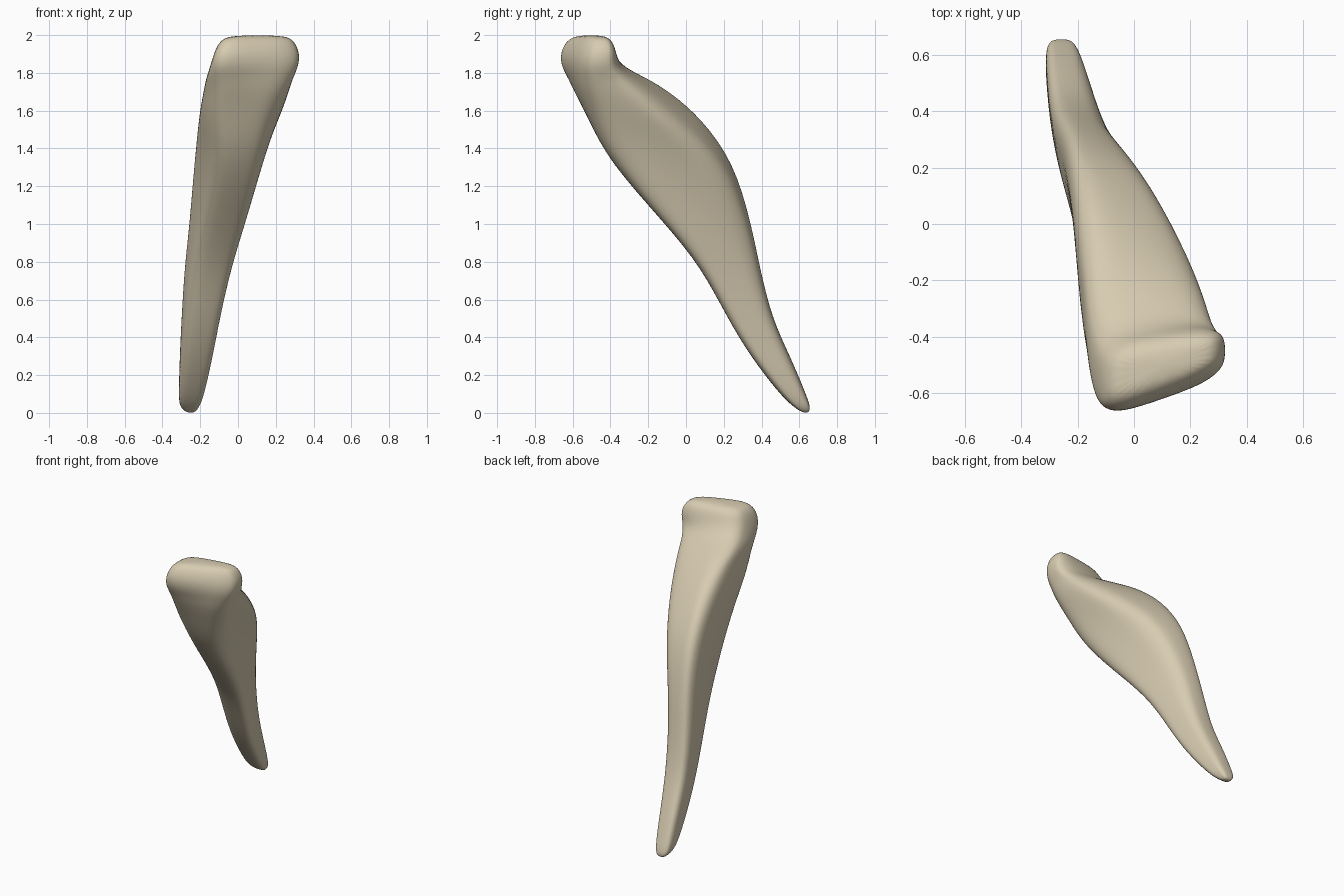
import bpy, bmesh, math

cube = bpy.data.objects.get("Cube")
if cube:
    bpy.data.objects.remove(cube)

bone = bpy.data.materials.new("bone_tan")
bone.use_nodes = True
colour = (0.68, 0.60, 0.44, 1)
bone.diffuse_color = colour
bone.node_tree.nodes["Principled BSDF"].inputs["Base Color"].default_value = colour

# Height, then the front right-hand, front left-hand, back left-hand
# and back right-hand corners of each rounded section
SECTIONS = [
    (0.00, (-.27, .62), (-.23, .62), (-.23, .65), (-.27, .65)),
    (0.03, (-.31, .57), (-.20, .57), (-.21, .66), (-.31, .66)),
    (0.10, (-.315, .49), (-.17, .50), (-.19, .63), (-.315, .64)),
    (0.30, (-.30, .34), (-.12, .34), (-.16, .54), (-.315, .56)),
    (0.50, (-.28, .22), (-.08, .22), (-.13, .45), (-.31, .46)),
    (0.77, (-.25, .08), (-.01, .08), (-.10, .38), (-.30, .40)),
    (1.00, (-.20, -.10), (.07, -.12), (-.05, .33), (-.28, .36)),
    (1.33, (-.13, -.42), (.16, -.40), (.08, .20), (-.27, .29)),
    (1.56, (-.18, -.53), (.21, -.51), (.23, -.08), (-.23, .15)),
    (1.70, (-.16, -.62), (.27, -.55), (.27, -.22), (-.20, -.03)),
    (1.77, (-.16, -.66), (.30, -.55), (.28, -.30), (-.18, -.16)),
    (1.83, (-.15, -.70), (.32, -.55), (.32, -.36), (-.15, -.31)),
    (1.90, (-.13, -.71), (.33, -.54), (.33, -.35), (-.13, -.40)),
    (1.97, (-.10, -.67), (.30, -.52), (.30, -.37), (-.10, -.43)),
    (2.00, (-.04, -.60), (.25, -.50), (.25, -.42), (-.04, -.48)),
]
SIDES = 24


def rounded(angle):
    """Point on a rounded unit square."""
    c, s = math.cos(angle), math.sin(angle)
    return [math.copysign(abs(v) ** 0.6, v) for v in (c, s)]


def ring(bm, z, fl, fr, br, bl):
    """Rounded loop fitted inside four corners."""
    verts = []
    for i in range(SIDES):
        u, v = [(1 + p) / 2 for p in rounded(math.tau * i / SIDES)]
        x, y = [(1 - v) * ((1 - u) * fl[k] + u * fr[k])
                + v * ((1 - u) * bl[k] + u * br[k]) for k in (0, 1)]
        verts.append(bm.verts.new((x, y, z)))
    return verts


# Loft the sections into one closed bone
bm = bmesh.new()
rings = [ring(bm, *section) for section in SECTIONS]
for low, high in zip(rings, rings[1:]):
    for i in range(SIDES):
        j = (i + 1) % SIDES
        bm.faces.new((low[i], low[j], high[j], high[i]))
bm.faces.new(rings[0][::-1])
bm.faces.new(rings[-1])
for face in bm.faces:
    face.smooth = True
mesh = bpy.data.meshes.new("bone_shaft")
bm.to_mesh(mesh)
bm.free()
mesh.materials.append(bone)

shaft = bpy.data.objects.new("bone_shaft", mesh)
bpy.context.collection.objects.link(shaft)
smooth = shaft.modifiers.new("smooth", "SUBSURF")
smooth.levels = smooth.render_levels = 2
